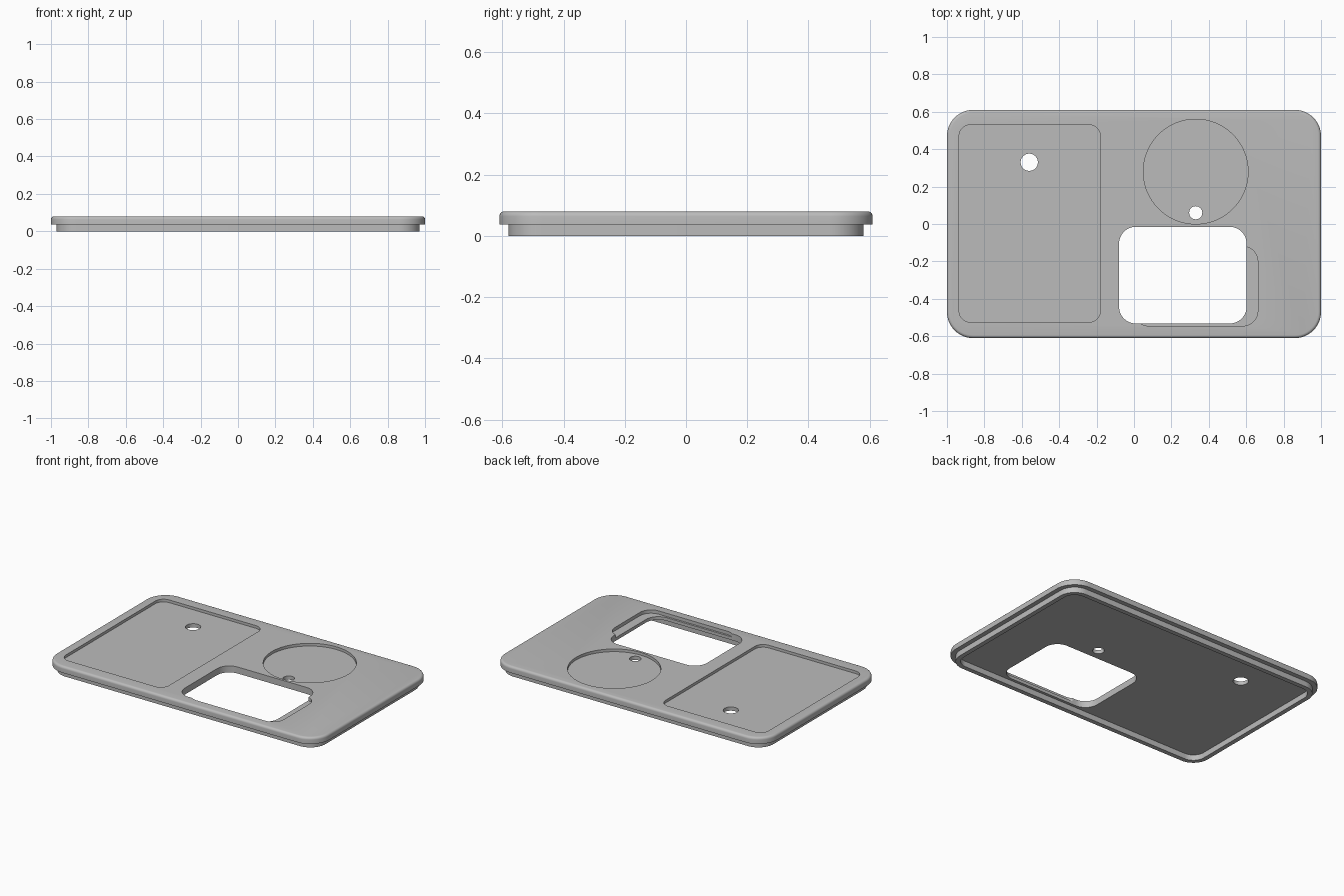
import bpy, bmesh
from math import sin, cos, pi

cube = bpy.data.objects.get("Cube")
if cube:
    bpy.data.objects.remove(cube, do_unlink=True)

TOP, STEP, FILLET = 0.08, 0.037, 0.016
HALF_X, HALF_Y, CORNER = 1.0, 0.61, 0.14

grey = bpy.data.materials.new("plain grey")
grey.use_nodes = True
grey.diffuse_color = (0.5, 0.5, 0.5, 1)
grey.node_tree.nodes["Principled BSDF"].inputs["Base Color"].default_value = (0.5, 0.5, 0.5, 1)


def rounded_rect(x0, x1, y0, y1, r, steps=12):
    """Counter-clockwise outline with round corners."""
    centres = [(x1 - r, y1 - r), (x0 + r, y1 - r), (x0 + r, y0 + r), (x1 - r, y0 + r)]
    return [(cx + r * cos(a), cy + r * sin(a))
            for q, (cx, cy) in enumerate(centres)
            for a in [(q + i / steps) * pi / 2 for i in range(steps + 1)]]


def circle(cx, cy, r, n=64):
    return [(cx + r * cos(2 * pi * i / n), cy + r * sin(2 * pi * i / n)) for i in range(n)]


def inset_outline(d):
    return rounded_rect(d - HALF_X, HALF_X - d, d - HALF_Y, HALF_Y - d, CORNER - d)


def loft(name, sections):
    """Closed solid through stacked outlines, each given as (outline, z)."""
    bm = bmesh.new()
    rings = [[bm.verts.new((x, y, z)) for x, y in pts] for pts, z in sections]
    for low, high in zip(rings, rings[1:]):
        n = len(low)
        for i in range(n):
            j = (i + 1) % n
            bm.faces.new((low[i], low[j], high[j], high[i]))
    bm.faces.new(rings[0][::-1])
    bm.faces.new(rings[-1])
    mesh = bpy.data.meshes.new(name)
    bm.to_mesh(mesh)
    bm.free()
    obj = bpy.data.objects.new(name, mesh)
    obj.data.materials.append(grey)
    bpy.context.collection.objects.link(obj)
    return obj


def cut(body, outline, z0, z1):
    """Subtract a straight prism from the body."""
    cutter = loft("cutter", [(outline, z0), (outline, z1)])
    cutter.hide_render = True
    mod = body.modifiers.new("cut", 'BOOLEAN')
    mod.operation = 'DIFFERENCE'
    mod.solver = 'EXACT'
    mod.object = cutter
    bpy.context.view_layer.objects.active = body
    bpy.ops.object.modifier_apply(modifier=mod.name)
    bpy.data.objects.remove(cutter, do_unlink=True)


# Cover plate with a stepped lip below and a rounded top edge
sections = [(inset_outline(0.03), 0), (inset_outline(0.03), STEP), (inset_outline(0), STEP)]
for i in range(6):
    a = i / 5 * pi / 2
    sections.append((inset_outline(FILLET * (1 - cos(a))), TOP - FILLET * (1 - sin(a))))
plate = loft("cover_plate", sections)

# Hollow underside, leaving the lip as a thin rim
cut(plate, inset_outline(0.06), -0.05, STEP)

# Shallow pockets in the top: tray, round dish and window ledge
cut(plate, rounded_rect(-0.935, -0.18, -0.525, 0.53, 0.06), 0.062, 0.2)
cut(plate, circle(0.33, 0.28, 0.28, 96), 0.062, 0.2)
cut(plate, rounded_rect(0.0, 0.662, -0.545, -0.12, 0.08), 0.058, 0.2)

# Through openings: window and two round holes
cut(plate, rounded_rect(-0.08, 0.602, -0.532, -0.015, 0.09), -0.1, 0.2)
cut(plate, circle(-0.56, 0.33, 0.046), -0.1, 0.2)
cut(plate, circle(0.33, 0.06, 0.035), -0.1, 0.2)

# Smooth the curved walls, keep the crisp edges
bpy.ops.object.select_all(action='DESELECT')
plate.select_set(True)
bpy.context.view_layer.objects.active = plate
bpy.ops.object.shade_smooth_by_angle(angle=pi / 6)
